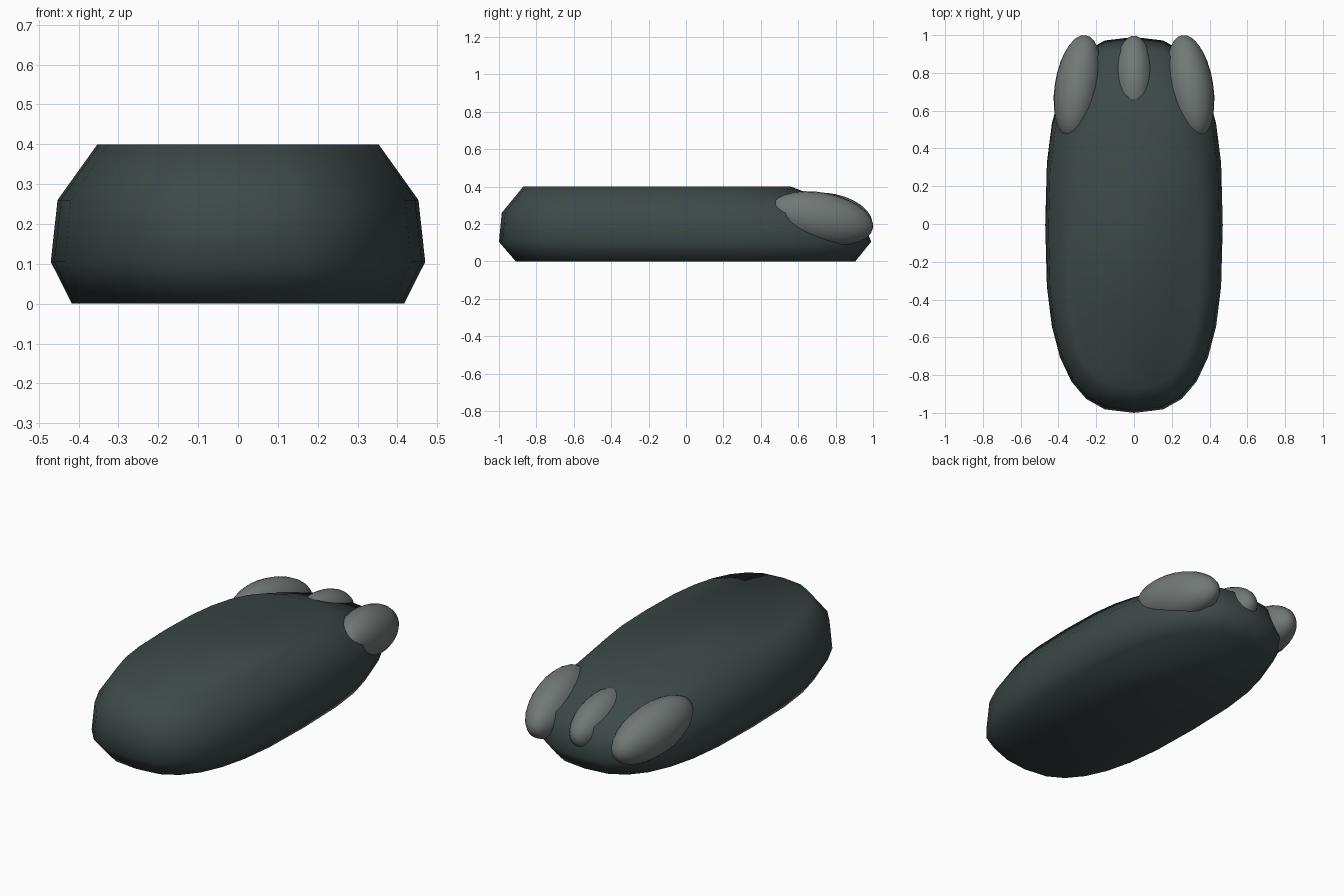
import bpy, bmesh, math
from mathutils import Matrix, Euler

if "Cube" in bpy.data.objects:
    bpy.data.objects.remove(bpy.data.objects["Cube"])


def material(name, rgb):
    m = bpy.data.materials.new(name)
    m.diffuse_color = (*rgb, 1)
    m.use_nodes = True
    m.node_tree.nodes["Principled BSDF"].inputs["Base Color"].default_value = m.diffuse_color
    return m


skin = material("dark green grey", (0.045, 0.065, 0.064))
nail = material("stone grey", (0.165, 0.19, 0.178))


def finish(bm, name, mat):
    bmesh.ops.recalc_face_normals(bm, faces=bm.faces)
    for f in bm.faces:
        f.smooth = True
    me = bpy.data.meshes.new(name)
    bm.to_mesh(me)
    bm.free()
    me.materials.append(mat)
    ob = bpy.data.objects.new(name, me)
    bpy.context.collection.objects.link(ob)
    return ob


# Foot: rounded outlines stacked in height (z, half width, back y, front y)
SIDES, POWER = 28, 2 / 2.7
rings = [(0, 0.417, -0.91, 0.905), (0.105, 0.47, -1.0, 0.99),
         (0.26, 0.453, -0.985, 0.93), (0.4, 0.353, -0.87, 0.56)]


def curve(v):
    return math.copysign(abs(v) ** POWER, v)


bm = bmesh.new()
loops = []
for z, hw, back, front in rings:
    mid, hl = (back + front) / 2, (front - back) / 2
    loops.append([bm.verts.new((hw * curve(math.sin(t)), mid + hl * curve(math.cos(t)), z))
                  for t in (2 * math.pi * i / SIDES for i in range(SIDES))])
for a, b in zip(loops, loops[1:]):
    for i in range(SIDES):
        j = (i + 1) % SIDES
        bm.faces.new((a[i], a[j], b[j], b[i]))
bm.faces.new(loops[0])
bm.faces.new(loops[-1])
finish(bm, "foot", skin)


# Toenails: tilted ellipsoids over the front slope
def toe(name, centre, radii, pitch, yaw):
    bm = bmesh.new()
    rot = Euler((math.radians(pitch), 0, math.radians(yaw))).to_matrix().to_4x4()
    mat = Matrix.Translation(centre) @ rot @ Matrix.Diagonal((*radii, 1))
    pole = Matrix.Rotation(math.radians(90), 4, 'X')
    bmesh.ops.create_uvsphere(bm, u_segments=24, v_segments=14, radius=1, matrix=mat @ pole)
    finish(bm, name, nail)


toe("middle_toe", (0, 0.775, 0.237), (0.104, 0.225, 0.125), -12, 0)
for side, name in ((-1, "left_toe"), (1, "right_toe")):
    toe(name, (side * 0.298, 0.725, 0.23), (0.122, 0.282, 0.138), -11, side * 8.7)
